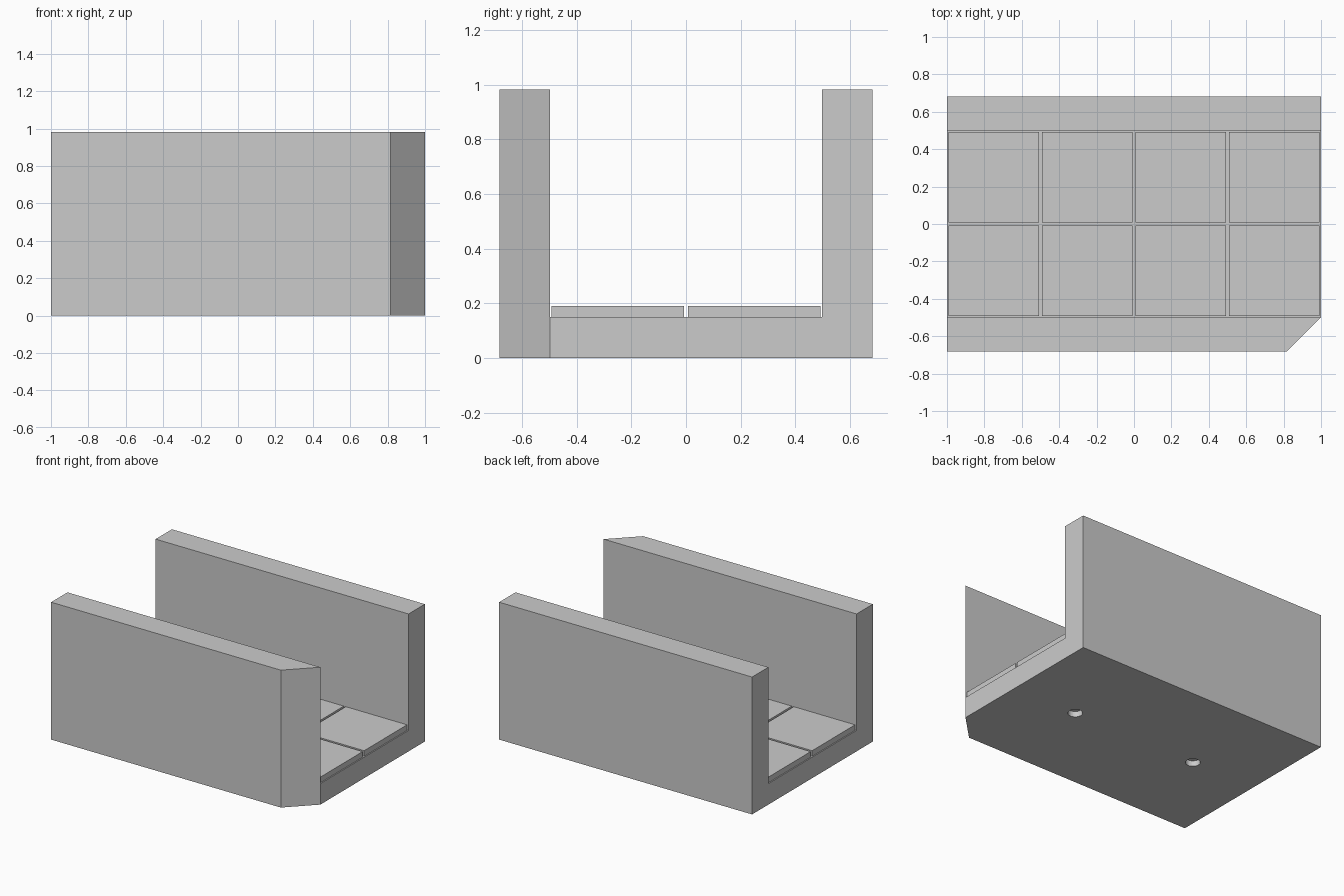
import bpy, bmesh
from mathutils import Matrix, Vector

cube = bpy.data.objects.get("Cube")
if cube:
    bpy.data.objects.remove(cube, do_unlink=True)

HALF_X, HALF_Y, INNER_Y = 1.0, 0.682, 0.498
HEIGHT, FLOOR_Z = 0.982, 0.15
TILE, TILE_H = 0.484, 0.04
RECESS = 0.04

grey = bpy.data.materials.new("plain_grey")
grey.use_nodes = True
colour = (0.6, 0.6, 0.6, 1)
grey.diffuse_color = colour
grey.node_tree.nodes["Principled BSDF"].inputs["Base Color"].default_value = colour


def finish(name, bm):
    bmesh.ops.recalc_face_normals(bm, faces=bm.faces)
    mesh = bpy.data.meshes.new(name)
    bm.to_mesh(mesh)
    bm.free()
    mesh.materials.append(grey)
    obj = bpy.data.objects.new(name, mesh)
    bpy.context.collection.objects.link(obj)
    return obj


def extrude(bm, faces, offset):
    new = bmesh.ops.extrude_face_region(bm, geom=faces)["geom"]
    verts = [g for g in new if isinstance(g, bmesh.types.BMVert)]
    bmesh.ops.translate(bm, verts=verts, vec=offset)
    return verts


# Channel body: U profile run along x, with a seam where the front wall meets the floor
profile = [(-HALF_Y, 0), (-INNER_Y, 0), (HALF_Y, 0), (HALF_Y, HEIGHT),
           (INNER_Y, HEIGHT), (INNER_Y, FLOOR_Z), (-INNER_Y, FLOOR_Z),
           (-INNER_Y, HEIGHT), (-HALF_Y, HEIGHT)]
bm = bmesh.new()
ring = [bm.verts.new((-HALF_X, y, z)) for y, z in profile]
extrude(bm, [bm.faces.new(ring)], Vector((2 * HALF_X, 0, 0)))
end = [v for v in bm.verts if v.co.x > 0]
seam = [v for v in end if abs(v.co.y + INNER_Y) < 1e-4 and v.co.z < FLOOR_Z + 0.01]
bmesh.ops.connect_verts(bm, verts=seam)
# Slant the end of the front wall
for v in end:
    if v.co.y < -INNER_Y - 0.01:
        v.co.x -= HALF_Y - INNER_Y
body = finish("channel_body", bm)

# Cutter for the rectangular groove underneath
bm = bmesh.new()
bmesh.ops.create_grid(bm, x_segments=1, y_segments=1, size=1)
bmesh.ops.transform(bm, verts=bm.verts, matrix=Matrix.Translation((0, 0, -RECESS))
                    @ Matrix.Diagonal((0.945, 0.448, 1, 1)))
plate = list(bm.faces)
bmesh.ops.inset_region(bm, faces=plate, thickness=0.024)
bmesh.ops.delete(bm, geom=plate, context="FACES")
extrude(bm, list(bm.faces), Vector((0, 0, 2 * RECESS)))
cutters = [finish("groove_cutter", bm)]

# Cutters for the two round sockets underneath
for x, side in ((-0.495, "right"), (0.495, "left")):
    bm = bmesh.new()
    bmesh.ops.create_cone(bm, cap_ends=True, segments=32, radius1=0.048, radius2=0.048,
                          depth=2 * RECESS, matrix=Matrix.Translation((x, 0, 0)))
    cutters.append(finish("socket_cutter_" + side, bm))

for cutter in cutters:
    cutter.hide_render = True
    cutter.display_type = "WIRE"
    mod = body.modifiers.new(cutter.name, "BOOLEAN")
    mod.operation = "DIFFERENCE"
    mod.solver = "EXACT"
    mod.object = cutter
    cutter.hide_set(True)

# Floor tiles in two rows of four
for row, y in enumerate((-0.25, 0.25)):
    for col in range(4):
        bm = bmesh.new()
        place = Matrix.Translation((-0.75 + 0.5 * col, y, FLOOR_Z + TILE_H / 2))
        bmesh.ops.create_cube(bm, size=1, matrix=place @ Matrix.Diagonal((TILE, TILE, TILE_H, 1)))
        finish(f"floor_tile_{row + 1}_{col + 1}", bm)
